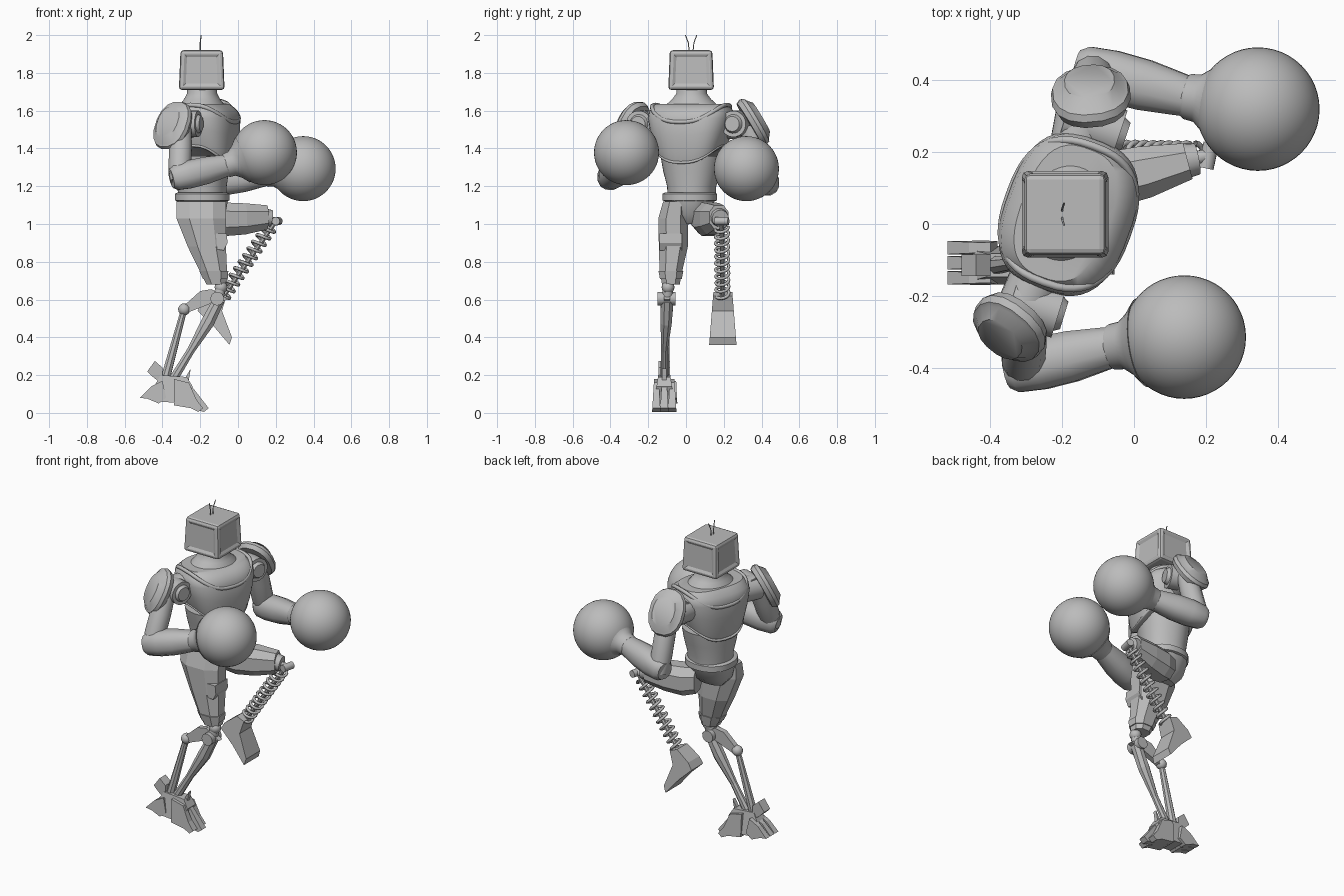
import bpy, bmesh, math
from mathutils import Vector as V

if "Cube" in bpy.data.objects:
    bpy.data.objects.remove(bpy.data.objects["Cube"])

grey = bpy.data.materials.new("plain grey")
grey.use_nodes = True
GREY = (0.5, 0.5, 0.5, 1)
grey.diffuse_color = GREY
grey.node_tree.nodes["Principled BSDF"].inputs["Base Color"].default_value = GREY


def finish(name, bm, smooth=True):
    """Turn a bmesh into an object."""
    bmesh.ops.recalc_face_normals(bm, faces=bm.faces)
    me = bpy.data.meshes.new(name)
    bm.to_mesh(me)
    bm.free()
    ob = bpy.data.objects.new(name, me)
    bpy.context.collection.objects.link(ob)
    me.materials.append(grey)
    if smooth:
        bpy.ops.object.select_all(action='DESELECT')
        bpy.context.view_layer.objects.active = ob
        ob.select_set(True)
        bpy.ops.object.shade_smooth_by_angle(angle=math.radians(40))
    return ob


def loft(name, rows, side=(0, 1, 0), axis=None, n=24, power=2.0, smooth=True):
    """Skin rows of (x, y, z, side radius, other radius, dip)."""
    d = V(axis) if axis else V(rows[-1][:3]) - V(rows[0][:3])
    d.normalize()
    u = V(side)
    u = (u - d * u.dot(d)).normalized()
    w = d.cross(u)
    curve = lambda t: math.copysign(abs(t) ** (2 / power), t)
    bm = bmesh.new()
    rings = []
    for x, y, z, a, b, *dip in rows:
        ring = []
        for i in range(n):
            t = 2 * math.pi * (i + 0.5) / n
            c, s = math.cos(t), math.sin(t)
            p = V((x, y, z)) + u * a * curve(c) + w * b * curve(s)
            ring.append(bm.verts.new(p - d * (dip[0] * s * s if dip else 0)))
        rings.append(ring)
    for r, q in zip(rings, rings[1:]):
        for i in range(n):
            j = (i + 1) % n
            bm.faces.new((r[i], r[j], q[j], q[i]))
    bm.faces.new(rings[0])
    bm.faces.new(rings[-1])
    return finish(name, bm, smooth)


def rod(name, a, b, ra, rb, n=12):
    return loft(name, [(*a, ra, ra), (*b, rb, rb)], side=(0.1, 1, 0.05), n=n)


def ball(name, c, r, seg=16):
    bm = bmesh.new()
    bmesh.ops.create_uvsphere(bm, u_segments=seg, v_segments=seg // 2, radius=r)
    bmesh.ops.translate(bm, verts=bm.verts, vec=c)
    return finish(name, bm)


def plate(name, outline, y, half, flare=0.0):
    """Extrude an x-z outline across y; flare widens its lower points."""
    bm = bmesh.new()
    top = max(z for _, z in outline)
    a, b = [[bm.verts.new((x, y + s * (half + flare * (top - z)), z)) for x, z in outline]
            for s in (-1, 1)]
    bm.faces.new(a)
    bm.faces.new(b)
    for i in range(len(a)):
        j = (i + 1) % len(a)
        bm.faces.new((a[i], a[j], b[j], b[i]))
    return finish(name, bm, False)


def wire(name, pts, r, cyclic=False):
    cu = bpy.data.curves.new(name, 'CURVE')
    cu.dimensions = '3D'
    cu.bevel_depth, cu.bevel_resolution = r, 1
    sp = cu.splines.new('POLY')
    sp.points.add(len(pts) - 1)
    for p, q in zip(sp.points, pts):
        p.co = (*q, 1)
    sp.use_cyclic_u = cyclic
    cu.materials.append(grey)
    ob = bpy.data.objects.new(name, cu)
    bpy.context.collection.objects.link(ob)
    return ob


# Head: a boxy set with sunken panels on its four sides
cx, cy = -0.192, 0.027
bm = bmesh.new()
bmesh.ops.create_cube(bm, size=1)
for v in bm.verts:
    k = 0.225 if v.co.z > 0 else 0.242
    v.co = V((cx + v.co.x * k, cy + v.co.y * k, 1.815 + v.co.z * 0.21))
bmesh.ops.bevel(bm, geom=bm.edges[:], offset=0.016, segments=2, affect='EDGES', profile=0.5)
bm.normal_update()
walls = [f for f in bm.faces if abs(f.normal.z) < 0.3 and f.calc_area() > 0.02]
bmesh.ops.inset_individual(bm, faces=walls, thickness=0.008, depth=0)
bmesh.ops.inset_individual(bm, faces=walls, thickness=0.02, depth=-0.008)
finish("head", bm, False)
for s in (-1, 1):
    wire("antenna", [(-0.2, cy + s * 0.01, 1.915), (-0.2, cy + s * 0.015, 1.96),
                     (-0.195, cy + s * 0.03, 2.0)], 0.003)

# Torso, turned a little towards its right
yaw = math.radians(20)
fwd = V((math.cos(yaw), -math.sin(yaw), 0))
side = V((math.sin(yaw), math.cos(yaw), 0))
mid = V((-0.19, 0.03, 0))


def body(name, rows, power):
    return loft(name, [(mid.x + fwd.x * f, mid.y + fwd.y * f, *r) for f, *r in rows],
                side=side, axis=(0, 0, 1), n=40, power=power)


body("neck", [(0, 1.58, 0.17, 0.14), (0, 1.63, 0.14, 0.115), (0, 1.66, 0.105, 0.095),
              (0, 1.69, 0.082, 0.08), (0, 1.73, 0.078, 0.078)], 2.0)
body("chest", [(0, 1.41, 0.16, 0.13, 0.09), (0.01, 1.41, 0.182, 0.152, 0.09),
               (0.012, 1.44, 0.194, 0.165, 0.07), (0.01, 1.5, 0.212, 0.175, 0.03),
               (0.008, 1.56, 0.224, 0.177), (0.004, 1.6, 0.22, 0.165),
               (0, 1.635, 0.19, 0.125)], 2.7)
body("abdomen", [(0, 1.14, 0.125, 0.125), (0, 1.2, 0.128, 0.128), (0, 1.28, 0.15, 0.138),
                 (0, 1.36, 0.165, 0.145)], 2.2)
for name, z, dip, f, s, r in (("collar", 1.63, 0.09, 0.172, 0.202, 0.012),
                              ("chest_hem", 1.415, 0.09, 0.155, 0.182, 0.008)):
    pts = []
    for i in range(48):
        t = 2 * math.pi * i / 48
        e = lambda q: math.copysign(abs(q) ** 0.77, q)
        p = mid + fwd * (0.008 + f * e(math.cos(t))) + side * s * e(math.sin(t))
        pts.append((p.x, p.y, z - dip * math.cos(t) ** 2))
    wire(name, pts, r, True)

# Pelvis
loft("belt", [(-0.19, 0.02, z, r, r) for z, r in ((1.12, 0.13), (1.125, 0.145), (1.16, 0.145),
                                                  (1.168, 0.13))], n=32, power=2.2)
loft("pelvis", [(-0.19, 0.02, 1.0, 0.04, 0.08), (-0.19, 0.02, 1.05, 0.1, 0.125),
                (-0.19, 0.02, 1.13, 0.138, 0.14)], n=16, power=2.3)

# Arms: (shoulder, elbow, wrist, glove centre, pad centre, pad normal, joint ends)
arms = {
    "right": ((-0.3, -0.28, 1.52), (-0.31, -0.40, 1.25), (-0.06, -0.342, 1.31), (0.14, -0.315, 1.378),
              (-0.345, -0.287, 1.52), (-0.58, -0.72, 0.45), (-0.34, -0.21, 1.53), (-0.21, -0.25, 1.53)),
    "left": ((-0.11, 0.33, 1.52), (-0.115, 0.425, 1.22), (0.15, 0.355, 1.26), (0.345, 0.32, 1.293),
             (-0.12, 0.355, 1.54), (-0.08, 0.84, 0.5), (-0.19, 0.30, 1.53), (-0.04, 0.25, 1.53)),
}
for tag, (sh, el, wr, gl, pad, nrm, ja, jb) in arms.items():
    S, E, W, G, P, N = map(V, (sh, el, wr, gl, pad, nrm))
    A, B = V(ja), V(jb)
    N.normalize()
    rod(tag + "_shoulder_drum", A, B, 0.07, 0.07, 20)
    rod(tag + "_shoulder_disc", B, B.lerp(A, -0.12), 0.05, 0.04, 20)
    rod(tag + "_shoulder_link", mid + V((0, 0, 1.53)), A.lerp(S, 0.6), 0.08, 0.075, 16)
    loft(tag + "_upper_arm", [(*S.lerp(E, t), r, r) for t, r in
                              ((0, 0.055), (0.4, 0.062), (0.8, 0.062), (1.1, 0.05))],
         side=(1, 0, 0), n=12)
    loft(tag + "_forearm", [(*E.lerp(W, t), a, a * 1.02) for t, a in
                            ((-0.17, 0.05), (-0.08, 0.067), (0.2, 0.075), (0.55, 0.073), (1, 0.058))],
         n=12, power=2.3)
    loft(tag + "_cuff", [(*W.lerp(G, t), r, r) for t, r in
                         ((-0.05, 0.058), (0, 0.064), (0.14, 0.067), (0.28, 0.09), (0.42, 0.125))],
         n=32)
    ball(tag + "_glove", G, 0.172, 48)
    loft(tag + "_shoulder_pad", [(*(P + N * h), a, b) for h, a, b in
                                 ((-0.025, 0.1, 0.128), (0.0, 0.112, 0.14), (0.02, 0.106, 0.133),
                                  (0.024, 0.096, 0.122), (0.05, 0.07, 0.09))],
         side=V((0, 0, 1)).cross(N), n=16, power=2.3)

# Standing leg
loft("right_thigh", [(-0.195, -0.055, 1.12, 0.07, 0.14), (-0.195, -0.067, 1.03, 0.085, 0.14),
                     (-0.165, -0.067, 0.88, 0.082, 0.108), (-0.13, -0.08, 0.75, 0.064, 0.077),
                     (-0.115, -0.08, 0.68, 0.05, 0.055)],
     axis=(0, 0, 1), n=8, power=2.4, smooth=False)
plate("right_thigh_guard", [(-0.13, 0.95), (-0.06, 0.95), (-0.055, 0.9), (-0.075, 0.86), (-0.14, 0.87)],
      -0.08, 0.06)
loft("right_thigh_band", [(-0.128, -0.08, 0.75, 0.07, 0.082), (-0.12, -0.08, 0.71, 0.062, 0.07)],
     axis=(0, 0, 1), n=8, power=2.4, smooth=False)
ball("right_knee", (-0.09, -0.095, 0.665), 0.034)
rod("right_knee_axle", (-0.11, -0.15, 0.605), (-0.11, -0.055, 0.605), 0.036, 0.036, 16)
rod("right_knee_link", (-0.09, -0.095, 0.67), (-0.11, -0.1, 0.58), 0.028, 0.03)
plate("right_hock_bracket", [(-0.3, 0.555), (-0.2, 0.645), (-0.14, 0.655), (-0.05, 0.6),
                             (-0.14, 0.58), (-0.27, 0.53)], -0.1, 0.016)
ball("right_hock", (-0.285, -0.1, 0.548), 0.032)
loft("right_front_shin", [(-0.1, -0.1, 0.6, 0.036, 0.032), (-0.16, -0.105, 0.48, 0.032, 0.038),
                          (-0.25, -0.115, 0.33, 0.018, 0.022), (-0.36, -0.115, 0.15, 0.02, 0.026)],
     n=8, smooth=False)
rod("right_rear_shin", (-0.285, -0.1, 0.55), (-0.385, -0.115, 0.18), 0.017, 0.026, 8)

# Foot with toes, heel claws and ankle fins
plate("foot_body", [(-0.41, 0.2), (-0.27, 0.19), (-0.24, 0.14), (-0.28, 0.05), (-0.42, 0.06),
                    (-0.45, 0.13)], -0.115, 0.032, 0.15)
plate("ankle_spike", [(-0.3, 0.15), (-0.25, 0.235), (-0.27, 0.12)], -0.115, 0.012)
plate("heel_fin", [(-0.48, 0.22), (-0.44, 0.275), (-0.4, 0.24), (-0.4, 0.15), (-0.45, 0.19)],
      -0.115, 0.03)
for off in (-0.042, 0, 0.042):
    x = -0.03 if off else 0
    plate("toe", [(-0.34, 0.18), (-0.26, 0.16), (-0.19 + x, 0.07), (-0.155 + x, 0.025),
                  (-0.18 + x, 0.005), (-0.25, 0.025), (-0.34, 0.04)], -0.115 + off, 0.012, 0.06)
    plate("heel_claw", [(-0.4, 0.17), (-0.46, 0.14), (-0.52, 0.08), (-0.48, 0.075), (-0.42, 0.05),
                        (-0.38, 0.08)], -0.108 + off, 0.014, 0.05)

# Raised leg: thigh, spring shin and wedge foot
loft("left_thigh", [(-0.15, 0.095, 1.035, 0.075, 0.085), (-0.08, 0.12, 1.025, 0.085, 0.095),
                    (0.03, 0.145, 1.027, 0.078, 0.088), (0.15, 0.175, 1.035, 0.055, 0.068)],
     n=8, power=2.4, smooth=False)
rod("left_knee_collar", (0.14, 0.175, 1.035), (0.175, 0.182, 1.03), 0.05, 0.045)
rod("left_knee_link", (0.16, 0.18, 1.02), (0.21, 0.192, 1.015), 0.02, 0.02)
rod("left_knee_axle", (0.2, 0.155, 1.015), (0.215, 0.225, 1.015), 0.022, 0.022)
top, low = V((0.17, 0.19, 0.985)), V((-0.09, 0.193, 0.6))
rod("spring_core", V((0.2, 0.19, 1.015)), low, 0.013, 0.013, 8)
d = (low - top).normalized()
u = V((0, 1, 0))
w = d.cross(u)
turns, steps = 11, 14
wire("spring", [top.lerp(low, i / (turns * steps))
                + (u * math.cos(i * math.tau / steps) + w * math.sin(i * math.tau / steps)) * 0.035
                for i in range(turns * steps + 1)], 0.0085)
plate("left_foot", [(-0.06, 0.62), (-0.11, 0.64), (-0.19, 0.58), (-0.215, 0.54), (-0.13, 0.46),
                    (-0.045, 0.36), (-0.032, 0.4), (-0.085, 0.54)], 0.195, 0.05, 0.08)
